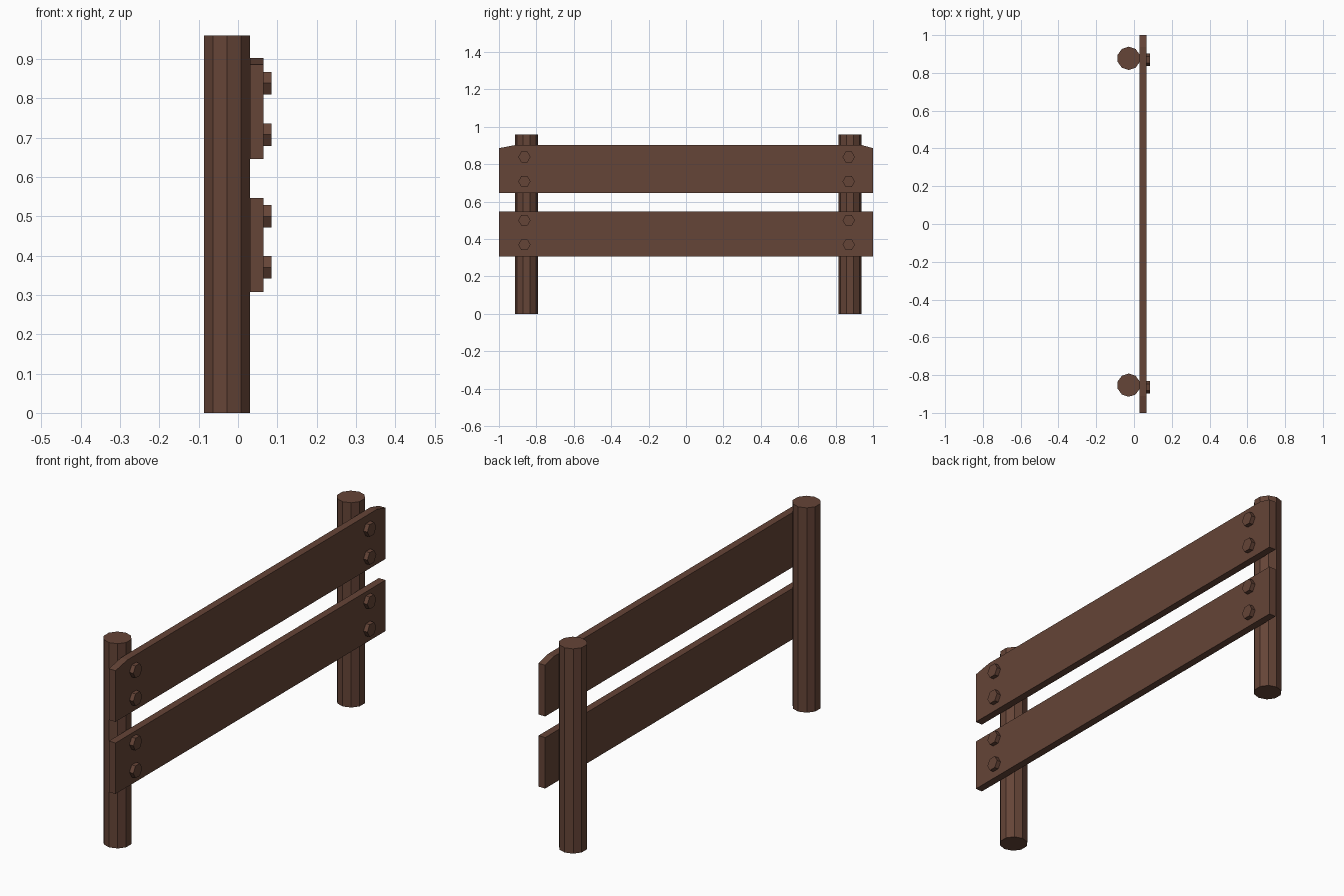
import bpy, bmesh, math
from mathutils import Vector

if "Cube" in bpy.data.objects:
    bpy.data.objects.remove(bpy.data.objects["Cube"])

wood = bpy.data.materials.new("brown_wood")
wood.diffuse_color = (0.13, 0.058, 0.038, 1)
wood.use_nodes = True
wood.node_tree.nodes["Principled BSDF"].inputs["Base Color"].default_value = wood.diffuse_color


def extrude(name, outline, offset):
    """Solid made by sweeping a flat outline along an offset."""
    bm = bmesh.new()
    face = bm.faces.new([bm.verts.new(p) for p in outline])
    grown = bmesh.ops.extrude_face_region(bm, geom=[face], use_keep_orig=True)["geom"]
    verts = [g for g in grown if isinstance(g, bmesh.types.BMVert)]
    bmesh.ops.translate(bm, verts=verts, vec=Vector(offset))
    bmesh.ops.recalc_face_normals(bm, faces=bm.faces)
    mesh = bpy.data.meshes.new(name)
    bm.to_mesh(mesh)
    bm.free()
    mesh.materials.append(wood)
    obj = bpy.data.objects.new(name, mesh)
    bpy.context.collection.objects.link(obj)
    return obj


def ring(sides, radius):
    """Polygon points, first corner on the first axis."""
    return [(radius * math.cos(a), radius * math.sin(a))
            for a in (2 * math.pi * i / sides for i in range(sides))]


# Round posts, ten sided with a corner on the y axis
for side, y in (("near", -0.853), ("far", 0.877)):
    extrude(side + "_post", [(-0.028 + v, y + u, 0) for u, v in ring(10, 0.0615)], (0, 0, 0.96))

# Planks: the upper one has its top corners trimmed
X0, X1 = 0.03, 0.065
lower = [(-1, 0.308), (1, 0.308), (1, 0.547), (-1, 0.547)]
upper = [(-1, 0.646), (1, 0.646), (1, 0.886), (0.937, 0.903), (-0.91, 0.903), (-1, 0.886)]
for name, profile in (("lower_plank", lower), ("upper_plank", upper)):
    extrude(name, [(X0, y, z) for y, z in profile], (X1 - X0, 0, 0))

# Hexagonal bolt heads, two per plank end
for side, y in (("near", -0.864), ("far", 0.87)):
    for i, z in enumerate((0.37, 0.5, 0.708, 0.839)):
        extrude(f"{side}_bolt_{i + 1}", [(X1, y + u, z + v) for u, v in ring(6, 0.033)], (0.02, 0, 0))
